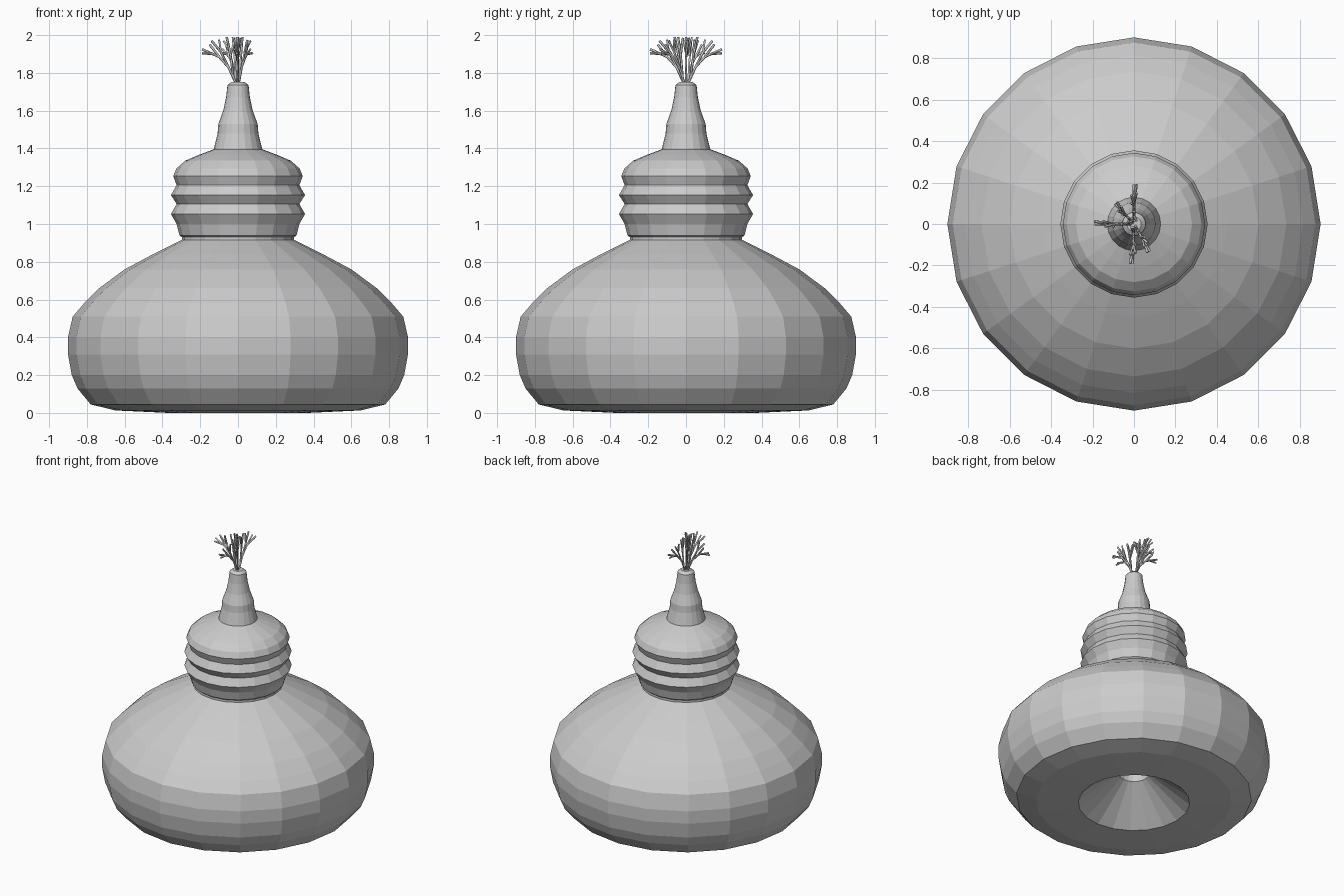
import bpy, bmesh
from math import sin, cos, pi, radians

if "Cube" in bpy.data.objects:
    bpy.data.objects.remove(bpy.data.objects["Cube"])

SIDES = 20


def lathe(name, profile):
    """Revolve (radius, z) points round the z axis; radius 0 makes a pole."""
    bm = bmesh.new()
    rings = []
    for r, z in profile:
        n = 1 if r == 0 else SIDES
        rings.append([bm.verts.new((r * cos(2 * pi * i / SIDES), r * sin(2 * pi * i / SIDES), z))
                      for i in range(n)])
    for a, b in zip(rings, rings[1:]):
        for i in range(SIDES):
            j = (i + 1) % SIDES
            quad = [a[i % len(a)], a[j % len(a)], b[j % len(b)], b[i % len(b)]]
            bm.faces.new(list(dict.fromkeys(quad)))
    bmesh.ops.recalc_face_normals(bm, faces=bm.faces)
    mesh = bpy.data.meshes.new(name)
    bm.to_mesh(mesh)
    bm.free()
    obj = bpy.data.objects.new(name, mesh)
    bpy.context.collection.objects.link(obj)
    return obj


# Wide body with a conical hollow underneath
lathe("body", [(0, 0.36), (0.10, 0.36), (0.10, 0.22), (0.37, 0.0), (0.65, 0.013),
               (0.78, 0.045), (0.85, 0.13), (0.88, 0.2), (0.9, 0.31), (0.9, 0.4),
               (0.875, 0.51), (0.815, 0.58), (0.735, 0.66), (0.6, 0.76),
               (0.45, 0.84), (0.3, 0.915), (0, 0.915)])

# Ribbed collar with rounded shoulder
lathe("ribbed_collar", [(0, 0.9), (0.297, 0.9), (0.297, 0.93), (0.31, 0.94), (0.325, 1.0),
                        (0.355, 1.053), (0.325, 1.106), (0.355, 1.153), (0.325, 1.206),
                        (0.343, 1.254), (0.325, 1.295), (0.28, 1.335), (0.21, 1.365),
                        (0.13, 1.395), (0, 1.395)])

# Tapered spout
lathe("spout", [(0, 1.39), (0.13, 1.39), (0.108, 1.48), (0.104, 1.53), (0.078, 1.6),
                (0.063, 1.67), (0.056, 1.735), (0.035, 1.752), (0, 1.752)])

# Flat branching sprigs: paths of (distance outwards, z)
SPRIG = [
    [(0.005, 1.73), (0.05, 1.83), (0.1, 1.885), (0.19, 1.925)],
    [(0.025, 1.775), (0.035, 1.86), (0.045, 1.92), (0.06, 1.99)],
    [(0.05, 1.83), (0.09, 1.91), (0.14, 1.97)],
    [(0.1, 1.885), (0.15, 1.95)],
    [(0.13, 1.9), (0.19, 1.905)],
    [(0.09, 1.91), (0.1, 1.975)],
    [(0.04, 1.89), (0.015, 1.985)],
]


def sprig(name, angle, spread):
    curve = bpy.data.curves.new(name, 'CURVE')
    curve.dimensions = '3D'
    curve.bevel_depth = 0.0065
    curve.bevel_resolution = 0
    curve.use_fill_caps = True
    for k, path in enumerate(SPRIG):
        sp = curve.splines.new('POLY')
        sp.points.add(len(path) - 1)
        for i, (p, (r, z)) in enumerate(zip(sp.points, path)):
            r *= spread
            side = 0.012 * (k % 3 - 1) * (i == len(path) - 1)
            p.co = (r * cos(angle) - side * sin(angle),
                    r * sin(angle) + side * cos(angle), z, 1)
    bpy.context.collection.objects.link(bpy.data.objects.new(name, curve))


for n, (deg, spread) in enumerate([(90, 1), (180, 1), (268, 1), (300, 0.8), (133, 0.7)]):
    sprig(f"sprig_{n + 1}", radians(deg), spread)
